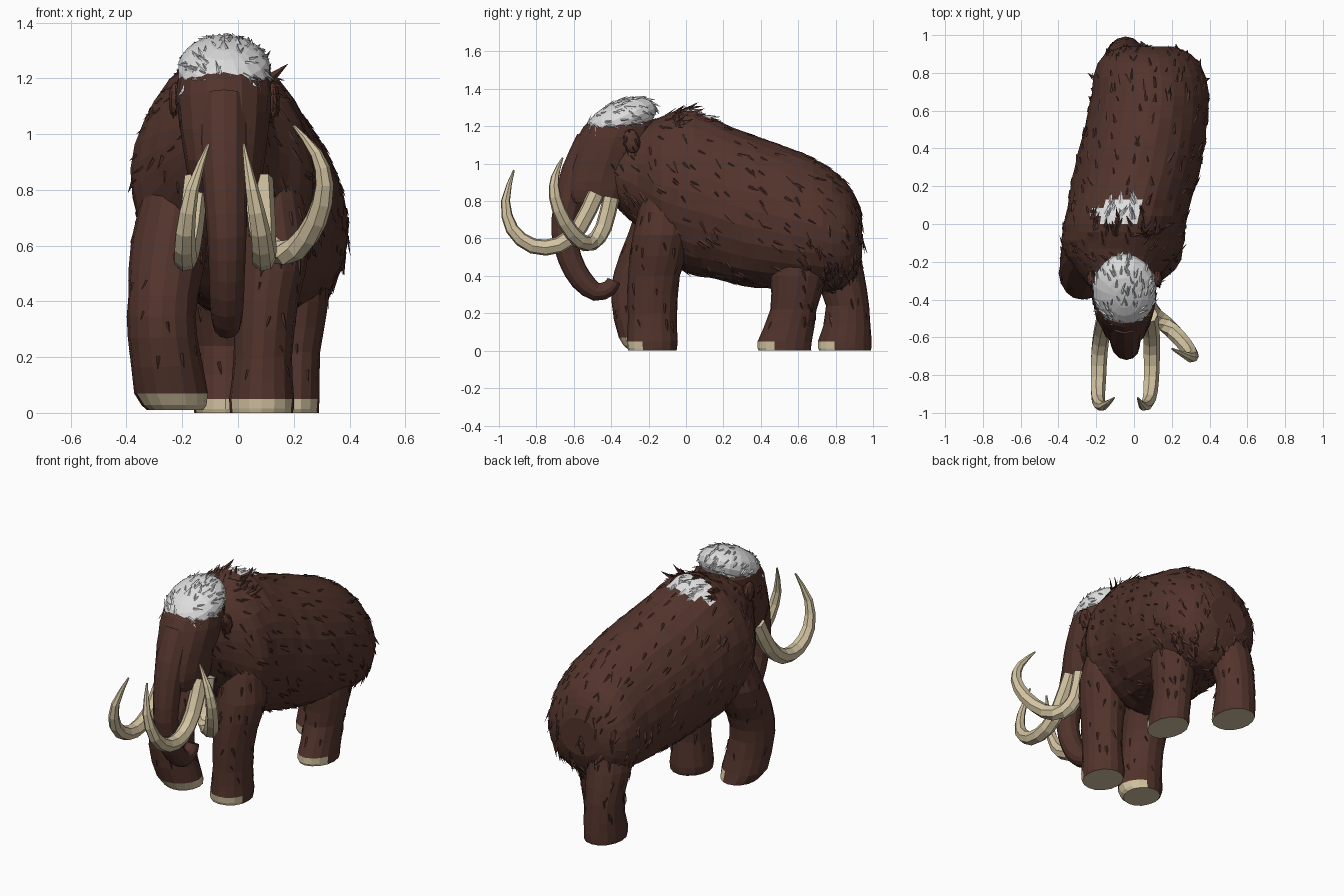
import bpy, bmesh, math, random
from mathutils import Vector, Matrix

if "Cube" in bpy.data.objects:
    bpy.data.objects.remove(bpy.data.objects["Cube"])
random.seed(7)


def material(name, rgb):
    m = bpy.data.materials.new(name)
    m.diffuse_color = (*rgb, 1)
    m.use_nodes = True
    m.node_tree.nodes["Principled BSDF"].inputs["Base Color"].default_value = m.diffuse_color
    return m


BROWN = material("brown fur", (0.085, 0.034, 0.025))
IVORY = material("ivory", (0.64, 0.54, 0.35))
WHITE = material("white hair", (0.72, 0.72, 0.72))


def spline(p0, p1, p2, p3, t):
    # Catmull-Rom value for one number
    return 0.5 * (2 * p1 + (p2 - p0) * t + (2 * p0 - 5 * p1 + 4 * p2 - p3) * t * t
                  + (3 * p1 - p0 - 3 * p2 + p3) * t ** 3)


def smooth_rows(rows, steps):
    out = []
    for i in range(len(rows) - 1):
        four = [rows[max(i - 1, 0)], rows[i], rows[i + 1], rows[min(i + 2, len(rows) - 1)]]
        for s in range(steps):
            out.append([spline(*vals, s / steps) for vals in zip(*four)])
    return out + [list(rows[-1])]


def loft(rows, sides, steps=2, axis=None, jitter=0.0, egg=0.0):
    """Skin rings given as (x, y, z, side radius, other radius)."""
    bm = bmesh.new()
    rows = smooth_rows(rows, steps)
    rings = []
    for i, (x, y, z, a, b) in enumerate(rows):
        nxt, prv = rows[min(i + 1, len(rows) - 1)], rows[max(i - 1, 0)]
        t = Vector(axis) if axis else (Vector(nxt[:3]) - Vector(prv[:3])).normalized()
        u = Vector((1, 0, 0))
        u = (u - t * u.dot(t)).normalized()
        v = u.cross(t)
        ring = []
        for k in range(sides):
            ang = math.tau * k / sides
            r = 1 + random.uniform(-jitter, jitter)
            wide = a * r * (1 - egg * math.sin(ang))
            ring.append(bm.verts.new(Vector((x, y, z)) + u * wide * math.cos(ang)
                                     + v * b * r * math.sin(ang)))
        rings.append(ring)
    for p, q in zip(rings, rings[1:]):
        for k in range(sides):
            n = (k + 1) % sides
            bm.faces.new((p[k], p[n], q[n], q[k]))
    bm.faces.new(rings[0])
    bm.faces.new(rings[-1])
    bmesh.ops.recalc_face_normals(bm, faces=bm.faces)
    return bm


def ellipsoid(centre, radii, tilt=0, seg=16):
    bm = bmesh.new()
    bmesh.ops.create_uvsphere(bm, u_segments=seg, v_segments=seg // 2 + 2, radius=1)
    mat = (Matrix.Translation(centre) @ Matrix.Rotation(tilt, 4, 'X')
           @ Matrix.Diagonal((*radii, 1)))
    bmesh.ops.transform(bm, matrix=mat, verts=bm.verts)
    bmesh.ops.recalc_face_normals(bm, faces=bm.faces)
    return bm


def tufts(bm, count, length, flow, keep=lambda p: True, lift=0.1):
    """Scatter pointed locks of hair that lie along the flow direction."""
    faces = [f for f in bm.faces if keep(f.calc_center_median())]
    areas = [f.calc_area() for f in faces]
    spots = []
    for f in random.choices(faces, areas, k=count):
        w = [random.random() + 0.05 for _ in f.verts]
        p = sum((v.co * c for v, c in zip(f.verts, w)), Vector()) / sum(w)
        spots.append((p, f.normal.copy(), f.material_index))
    for p, n, mi in spots:
        d = Vector(flow) + Vector([random.uniform(-0.35, 0.35) for _ in range(3)])
        d = d - n * d.dot(n)
        if d.length < 0.1:
            continue
        d.normalize()
        s = d.cross(n)
        ln = length * random.uniform(0.6, 1.3)
        left, right = (bm.verts.new(p + s * ln * k - n * 0.004) for k in (0.2, -0.2))
        ridge = bm.verts.new(p + n * 0.005)
        tip = bm.verts.new(p + d * ln + n * ln * lift)
        for tri in ((left, tip, ridge), (ridge, tip, right)):
            f = bm.faces.new(tri)
            f.material_index = mi
            f.normal_update()
            if f.normal.dot(n) < 0:
                f.normal_flip()


def finish(name, bm, *mats):
    me = bpy.data.meshes.new(name)
    bm.normal_update()
    bm.to_mesh(me)
    bm.free()
    for m in mats:
        me.materials.append(m)
    ob = bpy.data.objects.new(name, me)
    bpy.context.collection.objects.link(ob)
    return ob


# Body: (y, centre x, bottom z, top z, half width)
stations = [(-0.40, -0.05, 0.80, 1.18, 0.13), (-0.26, -0.07, 0.66, 1.22, 0.22),
            (-0.13, -0.06, 0.52, 1.25, 0.315), (0.00, -0.05, 0.42, 1.295, 0.325),
            (0.13, -0.02, 0.39, 1.25, 0.325), (0.30, 0.02, 0.35, 1.175, 0.335),
            (0.50, 0.06, 0.325, 1.105, 0.325), (0.68, 0.085, 0.32, 1.03, 0.31),
            (0.82, 0.08, 0.33, 0.94, 0.285), (0.90, 0.075, 0.40, 0.84, 0.225),
            (0.94, 0.07, 0.50, 0.73, 0.13)]
body = loft([(cx, y, (lo + hi) / 2, w, (hi - lo) / 2) for y, cx, lo, hi, w in stations],
            28, 3, (0, 1, 0), 0.012, 0.08)


def on_hump(p):
    return p.z > 1.2 and ((p.x + 0.08) / 0.12) ** 2 + ((p.y - 0.065) / 0.08) ** 2 < 1


for f in body.faces:
    f.material_index = int(on_hump(f.calc_center_median()))
tufts(body, 380, 0.06, (0, 0.6, -0.6))
tufts(body, 60, 0.07, (0, 0.7, 0.2), lambda p: p.z > 1.2 and -0.15 < p.y < 0.15, 0.2)
tufts(body, 90, 0.07, (0, 0.2, -1), lambda p: p.z < 0.7 and p.y > 0.6, 0.2)
finish("body", body, BROWN, WHITE)

# Legs, with ivory toes at the front and ivory soles
legs = {
    "front_leg_left": [(0.09, -0.10, 0.88, 0.12, 0.12), (0.12, -0.13, 0.62, 0.14, 0.155),
                       (0.10, -0.17, 0.40, 0.115, 0.14), (0.09, -0.18, 0.20, 0.105, 0.13),
                       (0.085, -0.18, 0.05, 0.118, 0.137), (0.085, -0.18, 0.0, 0.112, 0.13)],
    "front_leg_right": [(-0.20, -0.10, 0.88, 0.12, 0.12), (-0.245, -0.15, 0.62, 0.14, 0.16),
                        (-0.27, -0.24, 0.42, 0.125, 0.145), (-0.27, -0.265, 0.27, 0.125, 0.135),
                        (-0.24, -0.23, 0.07, 0.13, 0.13), (-0.225, -0.20, 0.01, 0.10, 0.115)],
    "hind_leg_left": [(0.20, 0.62, 0.62, 0.12, 0.17), (0.205, 0.60, 0.40, 0.12, 0.15),
                      (0.19, 0.575, 0.22, 0.105, 0.125), (0.185, 0.53, 0.05, 0.108, 0.145),
                      (0.185, 0.53, 0.0, 0.105, 0.14)],
    "hind_leg_right": [(-0.02, 0.74, 0.62, 0.12, 0.16), (-0.045, 0.81, 0.42, 0.125, 0.14),
                       (-0.045, 0.865, 0.24, 0.11, 0.115), (-0.045, 0.85, 0.05, 0.115, 0.142),
                       (-0.045, 0.85, 0.0, 0.112, 0.138)],
}
for name, rows in legs.items():
    leg = loft(rows, 16, 2, (0, 0, 1), 0.02)
    leg.normal_update()
    toe_y = rows[-1][1] - 0.06
    lifted = name == "front_leg_right"
    for f in leg.faces:
        c = f.calc_center_median()
        sole = f.normal.z < -0.8 and c.z < 0.03
        toe = c.z < 0.05 and c.y < toe_y
        inner = lifted and c.z < 0.09 and c.x > -0.19
        f.material_index = int(sole or toe or inner)
    tufts(leg, 55, 0.05, (0, 0.2, -1), lambda p: p.z > 0.14)
    finish(name, leg, BROWN, IVORY)

# Head
head = loft([(-0.05, -0.33, 1.29, 0.10, 0.11), (-0.05, -0.355, 1.20, 0.165, 0.19),
             (-0.05, -0.40, 1.08, 0.165, 0.20), (-0.05, -0.44, 0.96, 0.15, 0.20),
             (-0.045, -0.46, 0.86, 0.135, 0.20), (-0.04, -0.46, 0.79, 0.115, 0.17)],
            16, 2, (0, 0, 1), 0.02)
tufts(head, 30, 0.05, (0, 0.3, -1), lambda p: p.y > -0.45)
finish("head", head, BROWN)

# Trunk curling back at the tip
trunk = [(-0.05, -0.50, 1.12, 0.09), (-0.05, -0.58, 0.95, 0.088), (-0.045, -0.63, 0.78, 0.078),
         (-0.04, -0.65, 0.63, 0.07), (-0.04, -0.62, 0.49, 0.064), (-0.04, -0.56, 0.38, 0.06),
         (-0.04, -0.48, 0.315, 0.05), (-0.04, -0.41, 0.335, 0.043), (-0.04, -0.385, 0.375, 0.036)]
finish("trunk", loft([(*r, r[3]) for r in trunk], 12, 2), BROWN)

# Ears
for side, name in ((1, "ear_left"), (-1, "ear_right")):
    ear = ellipsoid((-0.05 + side * 0.175, -0.29, 1.12), (0.025, 0.045, 0.065), 0.2, 10)
    tufts(ear, 10, 0.04, (0, 0.2, -1))
    finish(name, ear, BROWN)

# Tusks
tusks = {
    "tusk_left": [(0.08, -0.48, 0.84), (0.09, -0.57, 0.66), (0.092, -0.68, 0.565),
                  (0.09, -0.82, 0.56), (0.08, -0.93, 0.65), (0.05, -0.965, 0.80),
                  (0.02, -0.92, 0.965)],
    "tusk_right": [(-0.15, -0.48, 0.84), (-0.17, -0.57, 0.66), (-0.185, -0.68, 0.565),
                   (-0.19, -0.82, 0.56), (-0.19, -0.93, 0.65), (-0.165, -0.965, 0.80),
                   (-0.105, -0.92, 0.965)],
    "tusk_outer": [(0.07, -0.40, 0.82), (0.08, -0.44, 0.66), (0.13, -0.50, 0.58),
                   (0.21, -0.57, 0.59), (0.28, -0.65, 0.69), (0.31, -0.70, 0.82),
                   (0.28, -0.70, 0.93), (0.20, -0.66, 1.03)],
}
for name, pts in tusks.items():
    last = len(pts) - 1
    rows = [(*p, *[0.041 * (1 - (i / last) ** 3.5) + 0.005] * 2) for i, p in enumerate(pts)]
    finish(name, loft(rows, 7, 2), IVORY)

# White hair on the crown
crown = ellipsoid((-0.05, -0.35, 1.23), (0.168, 0.205, 0.105), 0.42, 18)
tufts(crown, 150, 0.05, (0, 0.9, -0.2), lambda p: p.z > 1.17, 0.12)
tufts(crown, 30, 0.05, (0, -0.2, -1), lambda p: p.z < 1.22 and p.y < -0.45, 0.12)
finish("crown_hair", crown, WHITE)
